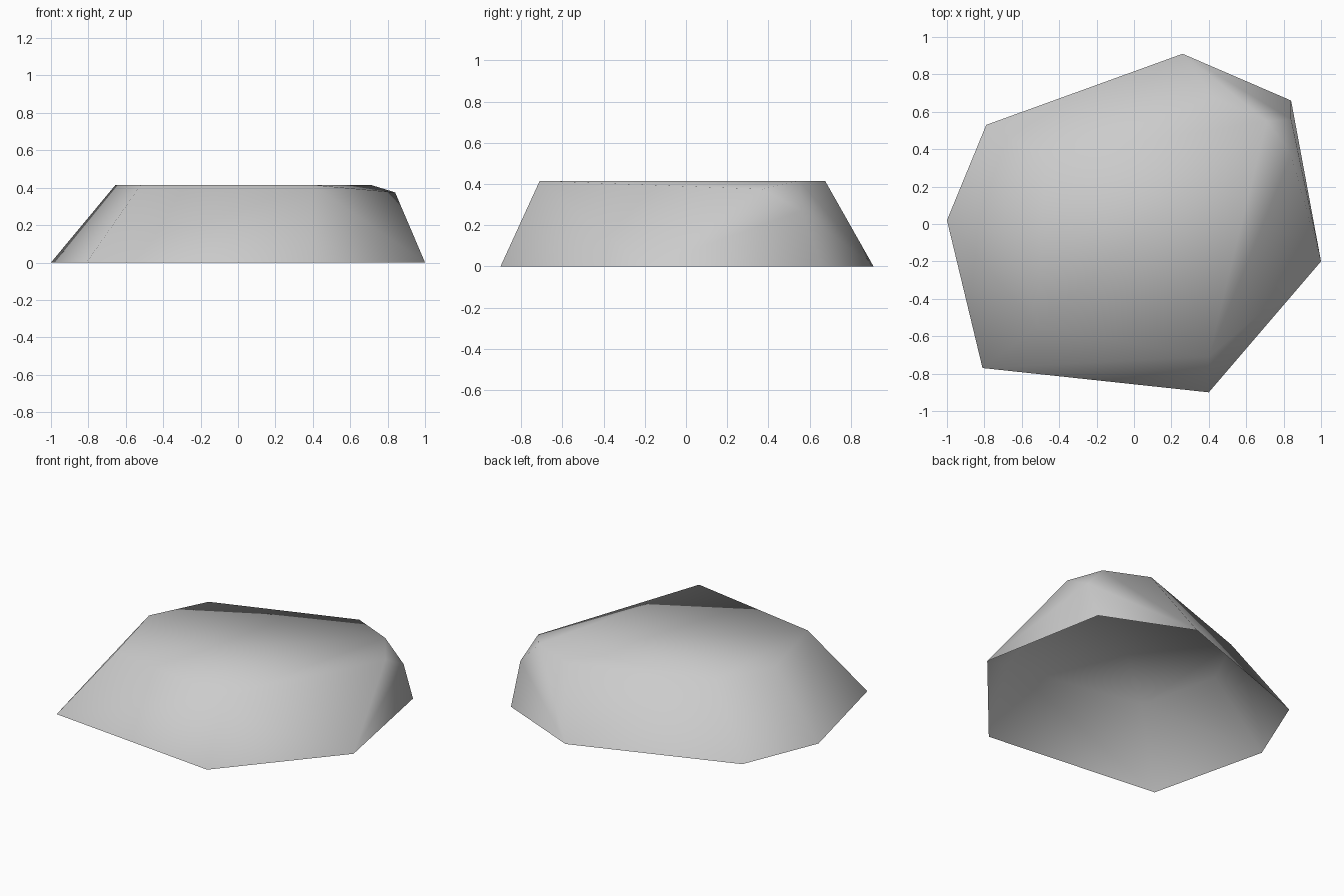
import bpy

if "Cube" in bpy.data.objects:
    bpy.data.objects.remove(bpy.data.objects["Cube"])

# Ground outline of the rock, counter-clockwise from the left
base = [(-1, .02), (-.81, -.77), (.4, -.9), (1, -.2), (.84, .66), (.26, .91), (-.79, .53)]
# Rim of the flat top, same direction; the back right corner is chipped lower
rim = [(-.655, -.01, .415), (-.52, -.55, .415), (.4, -.71, .415), (.84, .37, .375),
       (.84, .56, .27), (.71, .55, .415), (.43, .675, .415), (-.47, .36, .415)]
verts = [(x, y, 0) for x, y in base] + rim

# Sloping sides, chipped corner and top; the underside is open
sides = [(0, 1, 8, 7), (1, 2, 9, 8), (2, 3, 9), (3, 10, 9), (3, 4, 11, 10),
         (4, 5, 13, 12, 11), (5, 6, 14, 13), (6, 0, 7, 14)]
chip = [(10, 11, 12), (9, 10, 12)]
top = [(7, 8, 9, 12, 13, 14)]

mesh = bpy.data.meshes.new("rock")
mesh.from_pydata(verts, [], sides + chip + top)
for p in mesh.polygons:
    p.use_smooth = True
mesh.update()

# Plain grey stone
stone = bpy.data.materials.new("stone grey")
stone.diffuse_color = (.6, .6, .6, 1)
stone.use_nodes = True
stone.node_tree.nodes["Principled BSDF"].inputs["Base Color"].default_value = stone.diffuse_color
mesh.materials.append(stone)

rock = bpy.data.objects.new("rock", mesh)
bpy.context.collection.objects.link(rock)
